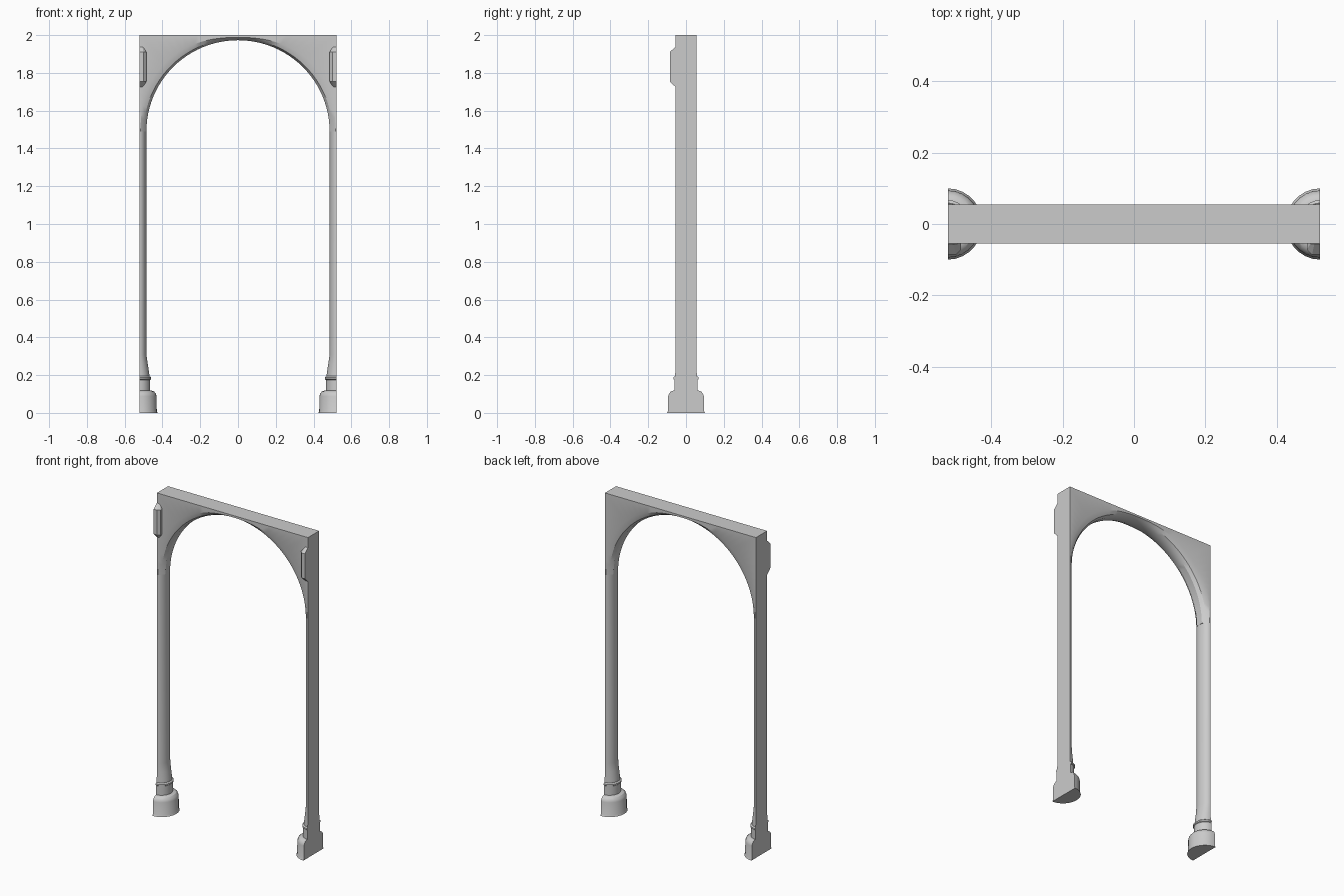
import bpy, bmesh
from math import sin, cos, pi

if "Cube" in bpy.data.objects:
    bpy.data.objects.remove(bpy.data.objects["Cube"])

EDGE, TOP, SPRING, HALF = 0.522, 2.0, 1.49, 0.055


def loft(name, rings, mirror=False, smooth=True):
    """Skin closed rings of points, cap both ends, optionally mirror in x."""
    bm = bmesh.new()
    rows = [[bm.verts.new(p) for p in ring] for ring in rings]
    n = len(rows[0])
    for a, b in zip(rows, rows[1:]):
        for i in range(n):
            j = (i + 1) % n
            bm.faces.new((a[i], a[j], b[j], b[i]))
    bm.faces.new(rows[0])
    bm.faces.new(rows[-1])
    bmesh.ops.recalc_face_normals(bm, faces=bm.faces)
    me = bpy.data.meshes.new(name)
    bm.to_mesh(me)
    bm.free()
    ob = bpy.data.objects.new(name, me)
    bpy.context.collection.objects.link(ob)
    if mirror:
        ob.modifiers.new("Mirror", "MIRROR").use_clip = False
    if smooth:
        bpy.ops.object.select_all(action="DESELECT")
        ob.select_set(True)
        bpy.context.view_layer.objects.active = ob
        bpy.ops.object.shade_smooth_by_angle(angle=0.5)
    return ob


def half_round(rx, ry, z, segs=14):
    """Half ellipse with its flat side on the outer end plane."""
    angles = [-pi / 2 + pi * i / segs for i in range(segs + 1)]
    return [(EDGE - rx * cos(a), ry * sin(a), z) for a in angles]


def oval(t, a, b, power):
    """Point on a superellipse around the springing centre."""
    c, s = cos(t), max(sin(t), 0)
    k = (abs(c / a) ** power + (s / b) ** power) ** (-1 / power)
    return k * c, SPRING + k * s


def border(t):
    """Point on the rectangular outline of the spandrels."""
    c, s = cos(t), max(sin(t), 0)
    m = max(abs(c), s)
    return EDGE * c / m, SPRING + (TOP - SPRING) * s / m


# Arch with square outline, shallow dished edge and narrow soffit
rings = []
for i in range(49):
    t = pi * i / 48
    outer = border(t)
    face = oval(t, 0.516, 0.498, 2.3)
    cove = oval(t, 0.499, 0.492, 2.0)
    inner = oval(t, 0.485, 0.483, 2.0)
    side = [(outer, HALF), (face, HALF), (cove, 0.043), (inner, 0.022)]
    rings.append([(x, -y, z) for (x, z), y in side]
                 + [(x, y, z) for (x, z), y in reversed(side)])
loft("arch", rings)

# Half-round shafts, flaring at the foot
shaft = [(0.053, 0.058, 0.19), (0.052, 0.057, 0.21), (0.044, 0.055, 0.26),
         (0.037, 0.055, 0.31), (0.037, 0.055, SPRING)]
loft("shaft", [half_round(*p) for p in shaft], mirror=True)

# Column bases with rounded plinth, neck and ring
base = [(0.096, 0.100, 0.0), (0.092, 0.095, 0.01), (0.091, 0.094, 0.088),
        (0.087, 0.090, 0.102), (0.078, 0.080, 0.113), (0.064, 0.067, 0.118),
        (0.057, 0.062, 0.118), (0.057, 0.062, 0.175), (0.062, 0.067, 0.179),
        (0.062, 0.067, 0.188), (0.054, 0.059, 0.194)]
loft("column_base", [half_round(*p) for p in base], mirror=True)


# Faceted blocks on the front of the upper corners
def block_ring(w, depth, z_out, z_in):
    front = -HALF - depth
    return [(EDGE, -HALF + 0.01, z_out), (EDGE, front, z_out),
            (EDGE - w * 0.6, front, z_out),
            (EDGE - w, front + depth * 0.45, z_in),
            (EDGE - w, -HALF + 0.01, z_in)]


block = [(0.026, 0.001, 1.726, 1.736), (0.037, 0.031, 1.755, 1.755),
         (0.037, 0.031, 1.91, 1.91), (0.026, 0.001, 1.938, 1.928)]
loft("corner_block", [block_ring(*p) for p in block], mirror=True, smooth=False)
